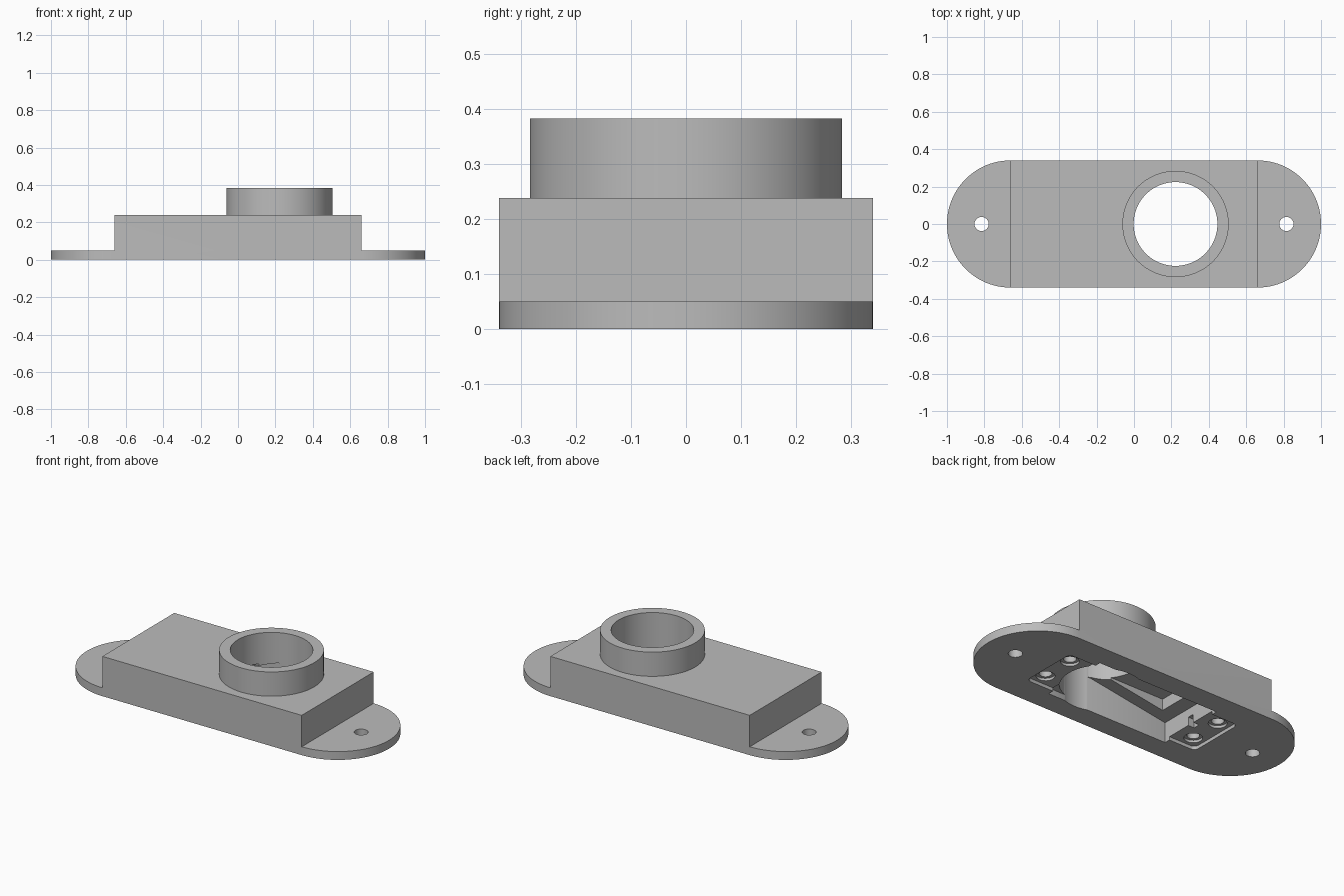
import bpy
import bmesh
import math

if "Cube" in bpy.data.objects:
    bpy.data.objects.remove(bpy.data.objects["Cube"], do_unlink=True)

grey = bpy.data.materials.new("plain_grey")
grey.use_nodes = True
colour = (0.5, 0.5, 0.5, 1)
grey.diffuse_color = colour
grey.node_tree.nodes["Principled BSDF"].inputs["Base Color"].default_value = colour


def prism(name, points, direction):
    """Extrude a closed outline along a direction."""
    bm = bmesh.new()
    face = bm.faces.new([bm.verts.new(p) for p in points])
    res = bmesh.ops.extrude_face_region(bm, geom=[face])
    moved = [g for g in res["geom"] if isinstance(g, bmesh.types.BMVert)]
    bmesh.ops.translate(bm, verts=moved, vec=direction)
    bmesh.ops.recalc_face_normals(bm, faces=bm.faces)
    mesh = bpy.data.meshes.new(name)
    bm.to_mesh(mesh)
    bm.free()
    mesh.materials.append(grey)
    obj = bpy.data.objects.new(name, mesh)
    bpy.context.collection.objects.link(obj)
    return obj


def arc(x, y, r, start, end, n):
    angles = [start + (end - start) * i / n for i in range(n + 1)]
    return [(x + r * math.cos(a), y + r * math.sin(a)) for a in angles]


def flat(name, outline, z0, z1):
    return prism(name, [(x, y, z0) for x, y in outline], (0, 0, z1 - z0))


def box(name, x0, x1, y0, y1, z0, z1):
    return flat(name, [(x0, y0), (x1, y0), (x1, y1), (x0, y1)], z0, z1)


def cylinder(name, x, y, r, z0, z1, n=96):
    return flat(name, arc(x, y, r, 0, math.tau, n)[:-1], z0, z1)


def rounded(name, x0, x1, y0, y1, r, z0, z1):
    q = math.pi / 2
    outline = []
    for i, (x, y) in enumerate([(x1 - r, y1 - r), (x0 + r, y1 - r), (x0 + r, y0 + r), (x1 - r, y0 + r)]):
        outline += arc(x, y, r, i * q, (i + 1) * q, 6)
    return flat(name, outline, z0, z1)


def combine(target, tool, operation):
    mod = target.modifiers.new(tool.name, "BOOLEAN")
    mod.operation = operation
    mod.solver = "EXACT"
    mod.object = tool
    bpy.context.view_layer.objects.active = target
    bpy.ops.object.modifier_apply(modifier=mod.name)
    bpy.data.objects.remove(tool, do_unlink=True)


# Base flange with round ends, raised block and collar
R = 0.34
END = 0.66
half = math.pi / 2
stadium = arc(END, 0, R, -half, half, 48) + arc(-END, 0, R, half, 3 * half, 48)
housing = flat("housing", stadium, 0, 0.05)
combine(housing, box("block", -END, END, -R, R, 0, 0.238), "UNION")
BORE_X = 0.222
combine(housing, cylinder("collar", BORE_X, 0, 0.284, 0.2, 0.383), "UNION")

# Hollow underside: sloped chamber, raised groove, bore and end recess
profile = [(-0.39, -0.1), (BORE_X, -0.1), (BORE_X, 0.2), (0.12, 0.2), (-0.39, 0.12)]
cutters = [
    prism("chamber", [(x, -0.21, z) for x, z in profile], (0, 0.42, 0)),
    box("groove", -0.31, BORE_X, -0.135, 0.135, -0.1, 0.2),
    cylinder("bore", BORE_X, 0, 0.224, -0.1, 0.5),
    rounded("end_recess", -0.565, 0.59, -0.175, 0.175, 0.03, -0.1, 0.02),
    box("lip_recess", -0.39, 0.41, -0.21, 0.21, -0.1, 0.035),
    box("wall_notch", -0.43, -0.35, -0.02, 0.02, -0.1, 0.07),
]
# Screw holes with counterbores in the recess, and mounting holes in the flange
for x in (-0.495, 0.52):
    for y in (-0.105, 0.095):
        cutters.append(cylinder("counterbore", x, y, 0.05, -0.1, 0.035, 32))
        cutters.append(cylinder("screw_hole", x, y, 0.034, -0.1, 0.13, 32))
for x in (-0.815, 0.815):
    cutters.append(cylinder("mount_hole", x, 0, 0.038, -0.1, 0.1, 32))
for cutter in cutters:
    combine(housing, cutter, "DIFFERENCE")

# Smooth the round walls, keep the edges crisp
bpy.ops.object.select_all(action="DESELECT")
housing.select_set(True)
bpy.context.view_layer.objects.active = housing
bpy.ops.object.shade_smooth_by_angle(angle=math.radians(30))
